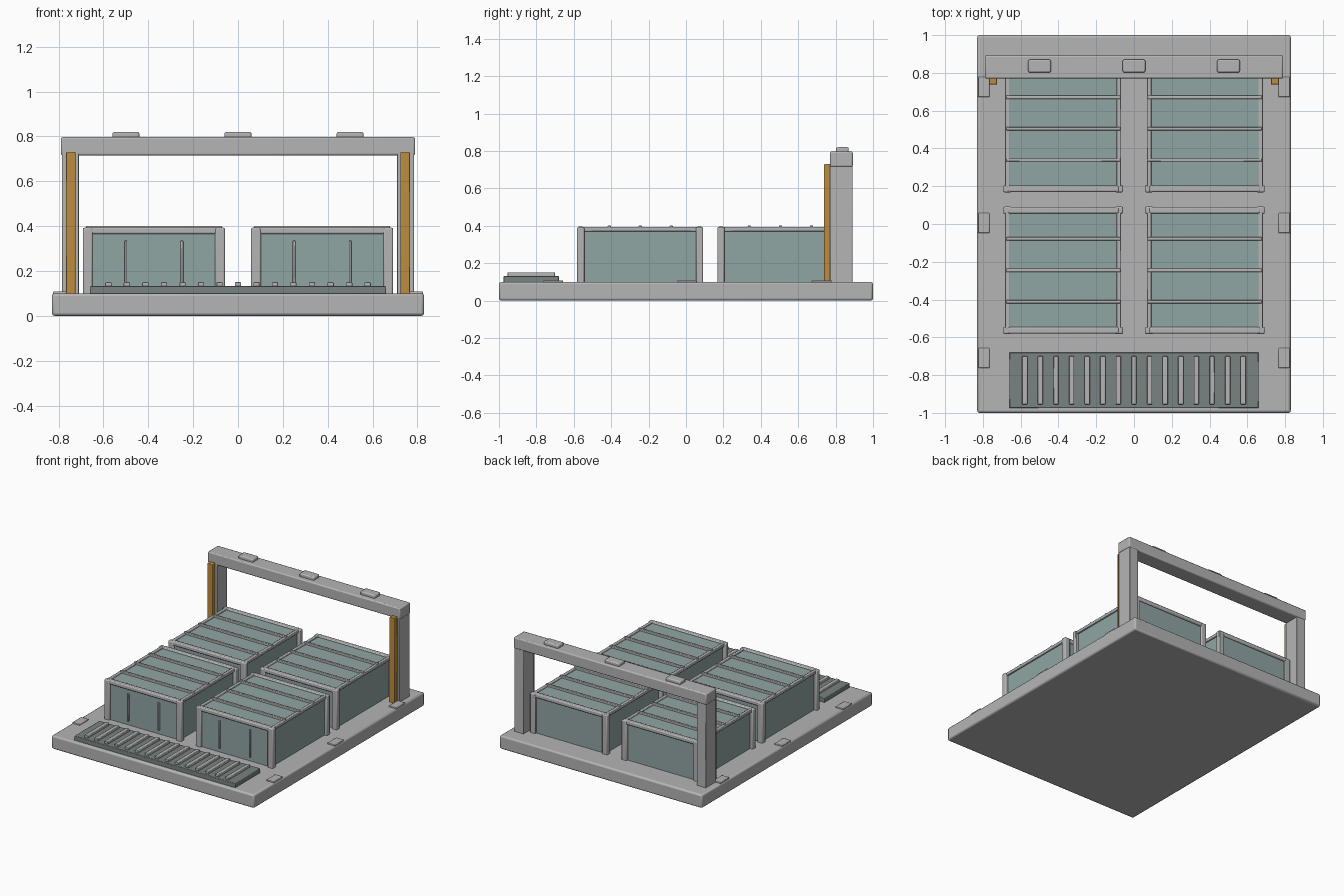
import bpy

cube = bpy.data.objects.get("Cube")
if cube:
    bpy.data.objects.remove(cube, do_unlink=True)


def material(name, color):
    m = bpy.data.materials.new(name)
    m.use_nodes = True
    m.diffuse_color = (*color, 1)
    m.node_tree.nodes["Principled BSDF"].inputs["Base Color"].default_value = (*color, 1)
    return m


GREY = material("light grey", (0.46, 0.46, 0.46))
DARK = material("dark grey green", (0.19, 0.23, 0.22))
TEAL = material("muted teal", (0.28, 0.38, 0.37))
GOLD = material("ochre", (0.5, 0.27, 0.05))


def box(name, x, y, z, mat, bevel=0.004):
    """Bevelled block from (low, high) ranges on each axis."""
    bpy.ops.mesh.primitive_cube_add(size=1, location=[sum(r) / 2 for r in (x, y, z)])
    ob = bpy.context.object
    ob.name = name
    ob.scale = [r[1] - r[0] for r in (x, y, z)]
    bpy.ops.object.transform_apply(location=False, rotation=False, scale=True)
    ob.data.materials.append(mat)
    if bevel:
        mod = ob.modifiers.new("edge bevel", "BEVEL")
        mod.width = bevel
        mod.segments = 2
        bpy.ops.object.shade_smooth_by_angle()
    return ob


def around(c, half):
    return (c - half, c + half)


def mirrored(name, x, y, z, mat, bevel=0.004):
    box("left_" + name, x, y, z, mat, bevel)
    box("right_" + name, (-x[1], -x[0]), y, z, mat, bevel)


# Base slab with edge pads
box("base", (-0.83, 0.83), (-1, 1), (0, 0.1), GREY, 0.012)
for y in (-0.71, 0.005, 0.725):
    mirrored("edge_pad", (0.765, 0.826), around(y, 0.053), (0.09, 0.108), GREY)

# Ribbed step at the front
box("step", (-0.66, 0.66), (-0.975, -0.68), (0.09, 0.132), DARK)
for i in range(-7, 8):
    box("step_rib", around(i * 0.0826, 0.014), (-0.955, -0.7), (0.125, 0.15), GREY)

# Rear gantry with light strips
mirrored("gantry_post", (0.71, 0.785), (0.77, 0.89), (0.09, 0.73), GREY)
box("gantry_beam", (-0.79, 0.79), (0.77, 0.892), (0.715, 0.797), GREY, 0.008)
for x in (-0.5, 0, 0.5):
    box("beam_cap", around(x, 0.06), around(0.836, 0.034), (0.79, 0.82), GREY, 0.008)
mirrored("light_strip", (0.725, 0.768), (0.738, 0.772), (0.09, 0.73), GOLD)


def crate(cx, cy):
    w, d = 0.295, 0.318
    box("crate_body", around(cx, w), around(cy, d + 0.005), (0.09, 0.385), TEAL, 0.006)
    for s in (-1, 1):
        # Corner posts and top rails
        for t in (-1, 1):
            box("crate_post", around(cx + s * w, 0.022), around(cy + t * d, 0.019),
                (0.09, 0.393), GREY, 0.007)
        box("crate_cross_rail", around(cx, w), around(cy + s * d, 0.017), (0.365, 0.395), GREY, 0.007)
        box("crate_side_rail", around(cx + s * w, 0.012), around(cy, d), (0.37, 0.393), GREY)
        # Slim front rods
        box("crate_front_rod", around(cx + s * 0.125, 0.006), (cy - d - 0.018, cy - d),
            (0.13, 0.335), GREY, 0.003)
    # Lid bars
    for k in (-1, 0, 1):
        box("crate_lid_bar", around(cx, w + 0.008), around(cy + k * 0.166, 0.009),
            (0.375, 0.401), GREY)


for cx in (-0.375, 0.375):
    for cy in (-0.245, 0.505):
        crate(cx, cy)
